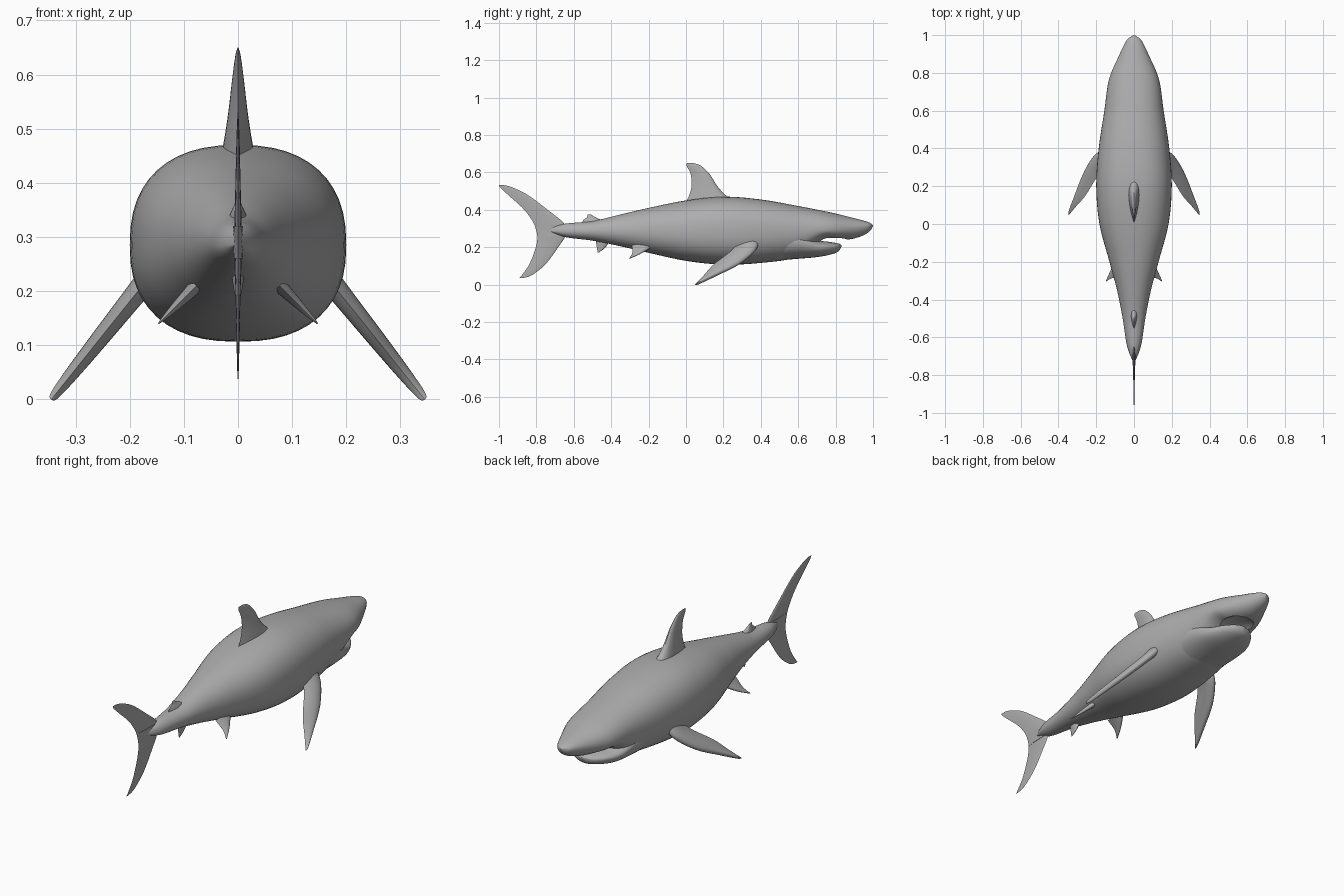
import bpy
from math import cos, sin, pi, sqrt, copysign
from mathutils import Vector

if "Cube" in bpy.data.objects:
    bpy.data.objects.remove(bpy.data.objects["Cube"])

grey = bpy.data.materials.new("skin grey")
grey.use_nodes = True
grey.diffuse_color = (0.42, 0.42, 0.42, 1)
grey.node_tree.nodes["Principled BSDF"].inputs["Base Color"].default_value = grey.diffuse_color


def refine(rows, steps=6):
    """Smooth Catmull-Rom interpolation through rows of numbers."""
    out = []
    last = len(rows) - 1
    for i in range(last):
        before, start, end, after = (rows[max(0, min(last, i + k))] for k in (-1, 0, 1, 2))
        for step in range(steps):
            t = step / steps
            out.append([q + t / 2 * (r - p + t * (2*p - 5*q + 4*r - u + t * (3*(q - r) + u - p)))
                        for p, q, r, u in zip(before, start, end, after)])
    return out + [rows[last]]


def shade(ob):
    bpy.ops.object.select_all(action="DESELECT")
    ob.select_set(True)
    bpy.context.view_layer.objects.active = ob
    bpy.ops.object.shade_smooth_by_angle(angle=pi / 4)


def loft(name, rings):
    """Skin a stack of equal closed rings and cap both ends."""
    n = len(rings[0])
    faces = [(k*n + i, k*n + (i + 1) % n, (k + 1)*n + (i + 1) % n, (k + 1)*n + i)
             for k in range(len(rings) - 1) for i in range(n)]
    last = (len(rings) - 1) * n
    faces += [tuple(reversed(range(n))), tuple(range(last, last + n))]
    mesh = bpy.data.meshes.new(name)
    mesh.from_pydata([point for ring in rings for point in ring], [], faces)
    mesh.materials.append(grey)
    ob = bpy.data.objects.new(name, mesh)
    bpy.context.collection.objects.link(ob)
    shade(ob)
    bpy.ops.object.mode_set(mode="EDIT")
    bpy.ops.mesh.select_all(action="SELECT")
    bpy.ops.mesh.normals_make_consistent(inside=False)
    bpy.ops.object.mode_set(mode="OBJECT")
    return ob


def hull(name, rows, sides=48):
    """Rows: y, half width, top, bottom. Wider sections are squarer."""
    rings = []
    for y, width, top, bottom in refine(rows):
        width = max(width, 0.002)
        middle = min(0.285 + 0.03 * max(y, 0)**4, 0.6 * top + 0.4 * bottom)
        power = 1 - 4 * width**2
        ring = []
        for i in range(sides):
            c, s = cos(2 * pi * i / sides), sin(2 * pi * i / sides)
            height = top - middle if s > 0 else middle - bottom
            ring.append((width * copysign(abs(c)**power, c), y,
                         middle + height * copysign(abs(s)**power, s)))
        rings.append(ring)
    return loft(name, rings)


def fin(name, ribs, thick, power=1.3, reach=0, slope=0, side=1, chord=10):
    """Ribs from root to tip: z, leading y, trailing y. Thins towards the tip."""
    normal = Vector((1, 0, slope)).normalized()
    stack = refine(ribs)
    rings = []
    for k, (z, lead, trail) in enumerate(stack):
        half = thick * (1 - k / len(stack))**power
        along = [(i / chord)**1.5 for i in range(chord + 1)]
        outline = [(u, 1) for u in along] + [(u, -1) for u in along[-2:0:-1]]
        ring = []
        for u, face in outline:
            centre = Vector((reach - slope * z, lead + (trail - lead) * u, z))
            p = centre + normal * (face * half * 2.6 * sqrt(u) * (1 - u))
            ring.append((p.x * side, p.y, p.z))
        rings.append(ring)
    return loft(name, rings)


# Body from tail root to snout
body = hull("body", [
    (-.74, 0, .3, .29), (-.65, .036, .325, .255), (-.5, .06, .34, .235),
    (-.35, .09, .375, .205), (-.2, .13, .41, .17), (0, .183, .45, .127),
    (.2, .2, .47, .107), (.4, .187, .455, .116), (.6, .157, .42, .148),
    (.73, .14, .395, .235), (.8, .121, .38, .238), (.88, .085, .36, .243),
    (.94, .057, .345, .26), (.98, .033, .332, .283), (1, 0, .318, .312)])

# Mouth cavity hollowed out of the upper jaw
bpy.ops.mesh.primitive_uv_sphere_add(segments=32, ring_count=16, location=(0, .78, .235))
cutter = bpy.context.object
cutter.name = "mouth_cutter"
cutter.scale = (.085, .085, .035)
cutter.hide_render = True
cutter.data.materials.append(grey)
cut = body.modifiers.new("mouth", "BOOLEAN")
cut.object, cut.operation, cut.solver = cutter, "DIFFERENCE", "EXACT"
bpy.context.view_layer.objects.active = body
bpy.ops.object.modifier_apply(modifier=cut.name)
bpy.data.objects.remove(cutter)
shade(body)

# Lower jaw
hull("lower_jaw", [
    (.44, .15, .32, .125), (.6, .15, .29, .138), (.7, .127, .24, .147),
    (.77, .093, .228, .16), (.815, .05, .22, .177), (.832, 0, .21, .205)])

# Fins on the back and under the tail root
fin("dorsal_fin", [
    (.44, .27, 0), (.48, .21, .018), (.53, .165, .03), (.59, .127, .025),
    (.635, .08, .004), (.65, .04, .005)], .034)
fin("second_dorsal_fin", [
    (.31, -.42, -.555), (.34, -.443, -.553), (.36, -.485, -.53), (.376, -.51, -.525)], .025)
fin("anal_fin", [
    (.25, -.4, -.485), (.2, -.43, -.477), (.172, -.465, -.472)], .016)

# Two lobes of the crescent tail
fin("upper_tail_fin", [
    (.26, -.64, -.795), (.32, -.645, -.81), (.4, -.74, -.865),
    (.48, -.847, -.952), (.52, -.93, -.995), (.532, -.975, -1)], .009)
fin("lower_tail_fin", [
    (.32, -.64, -.81), (.26, -.645, -.795), (.2, -.683, -.803),
    (.11, -.75, -.837), (.05, -.825, -.878), (.035, -.875, -.892)], .009)

# Paired pectoral and pelvic fins
for side, label in ((1, "left"), (-1, "right")):
    fin(label + "_pectoral_fin", [
        (.23, .39, .28), (.18, .37, .24), (.11, .285, .15),
        (.05, .165, .095), (.01, .08, .057), (0, .055, .048)],
        .022, .6, .345, .8, side)
    fin(label + "_pelvic_fin", [
        (.21, -.17, -.29), (.17, -.235, -.287), (.14, -.298, -.305)],
        .014, 1, .287, 1, side)
